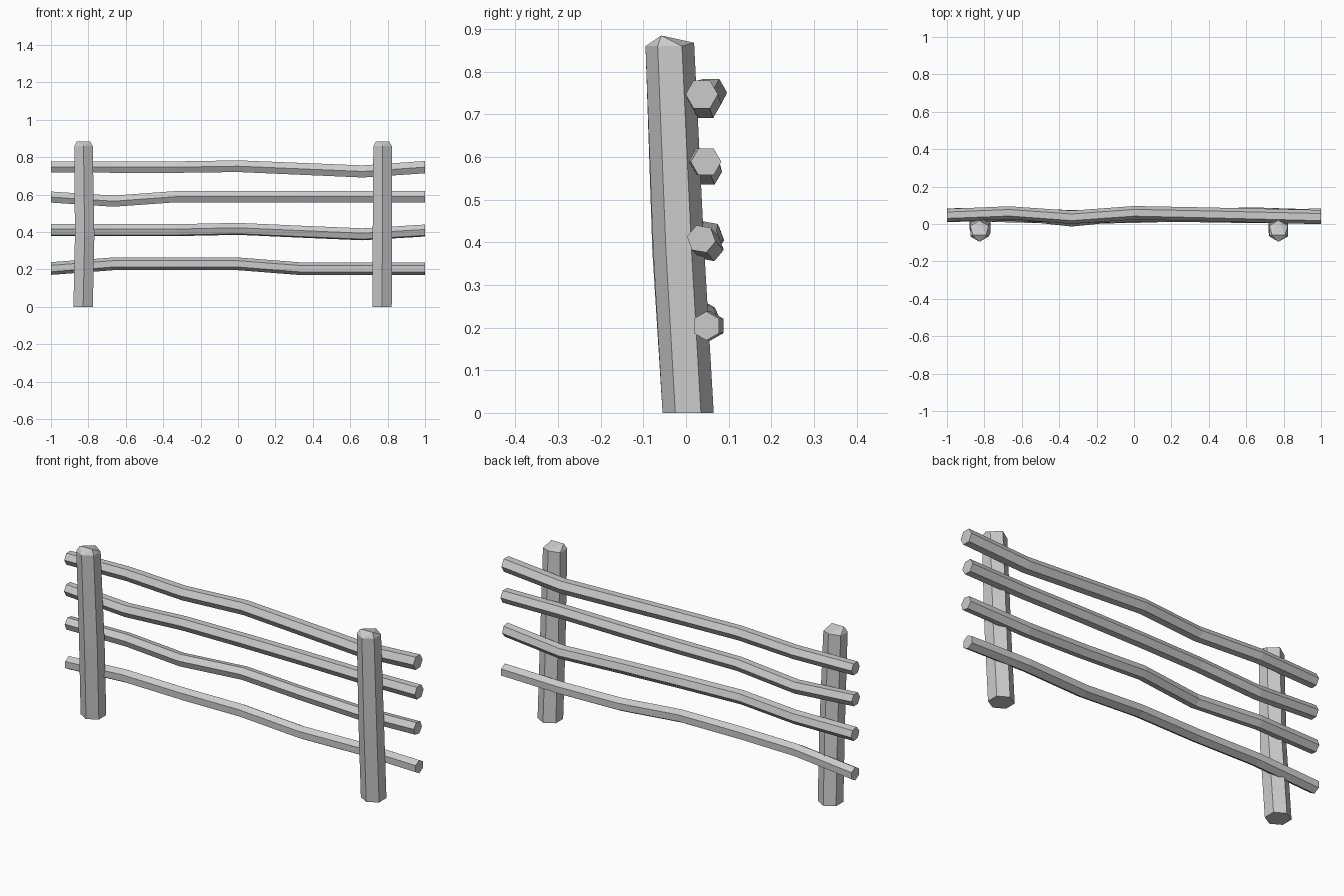
import bpy, bmesh
from math import cos, sin, radians
from mathutils import Vector

if "Cube" in bpy.data.objects:
    bpy.data.objects.remove(bpy.data.objects["Cube"])


def finish(bm, name):
    bmesh.ops.recalc_face_normals(bm, faces=bm.faces)
    mesh = bpy.data.meshes.new(name)
    bm.to_mesh(mesh)
    bm.free()
    obj = bpy.data.objects.new(name, mesh)
    bpy.context.collection.objects.link(obj)


def bridge(bm, rings):
    for a, b in zip(rings, rings[1:]):
        for i in range(6):
            j = (i + 1) % 6
            bm.faces.new((a[i], a[j], b[j], b[i]))


# Crooked hexagonal rail running along x
def rail(name, ys, zs, r_left, r_right, phase):
    bm = bmesh.new()
    rings = []
    for k, (y, z) in enumerate(zip(ys, zs)):
        t = k / 6
        r = r_left + (r_right - r_left) * t
        angles = [radians(phase + 60 * i) for i in range(6)]
        rings.append([bm.verts.new((-1 + 2 * t, y + r * cos(a), z + r * sin(a)))
                      for a in angles])
    bridge(bm, rings)
    bm.faces.new(rings[0])
    bm.faces.new(rings[-1])
    finish(bm, name)


# Leaning hexagonal post with a ridged, sloping cap
def post(name, path, radii):
    bm = bmesh.new()
    rings = []
    for c, r in zip(path, radii):
        rings.append([bm.verts.new(Vector(c) + Vector((r * cos(radians(90 + 60 * i)),
                                                       r * sin(radians(90 + 60 * i)), 0)))
                      for i in range(6)])
    bridge(bm, rings)
    bm.faces.new(rings[0])
    back, lb, lf, front, rf, rb = rings[-1]
    back.co.z += 0.008
    top = Vector(path[-1])
    left = bm.verts.new(top + Vector((-0.035, -0.02, 0.025)))
    right = bm.verts.new(top + Vector((0.035, -0.02, 0.025)))
    for f in ((back, lb, left), (lb, lf, left), (lf, front, left),
              (front, right, left), (front, rf, right), (rf, rb, right),
              (rb, back, right), (back, left, right)):
        bm.faces.new(f)
    finish(bm, name)


post("left_post", [(-0.828, 0.005, 0), (-0.82, -0.019, 0.38), (-0.826, -0.038, 0.86)],
     (0.06, 0.06, 0.057))
post("right_post", [(0.77, 0.005, 0), (0.772, -0.017, 0.38), (0.773, -0.038, 0.86)],
     (0.06, 0.06, 0.057))

rail("top_rail", (0.047, 0.06, 0.036, 0.06, 0.053, 0.045, 0.037),
     (0.747, 0.747, 0.747, 0.752, 0.738, 0.724, 0.747), 0.034, 0.038, 0)
rail("upper_rail", (0.045, 0.05, 0.04, 0.045, 0.045, 0.04, 0.047),
     (0.587, 0.565, 0.589, 0.589, 0.589, 0.589, 0.589), 0.034, 0.036, 0)
rail("lower_rail", (0.05, 0.056, 0.02, 0.053, 0.05, 0.055, 0.036),
     (0.41, 0.41, 0.41, 0.417, 0.402, 0.388, 0.408), 0.034, 0.034, -10)
rail("bottom_rail", (0.05, 0.038, 0.03, 0.035, 0.045, 0.058, 0.048),
     (0.205, 0.23, 0.23, 0.23, 0.204, 0.204, 0.204), 0.034, 0.034, 30)
